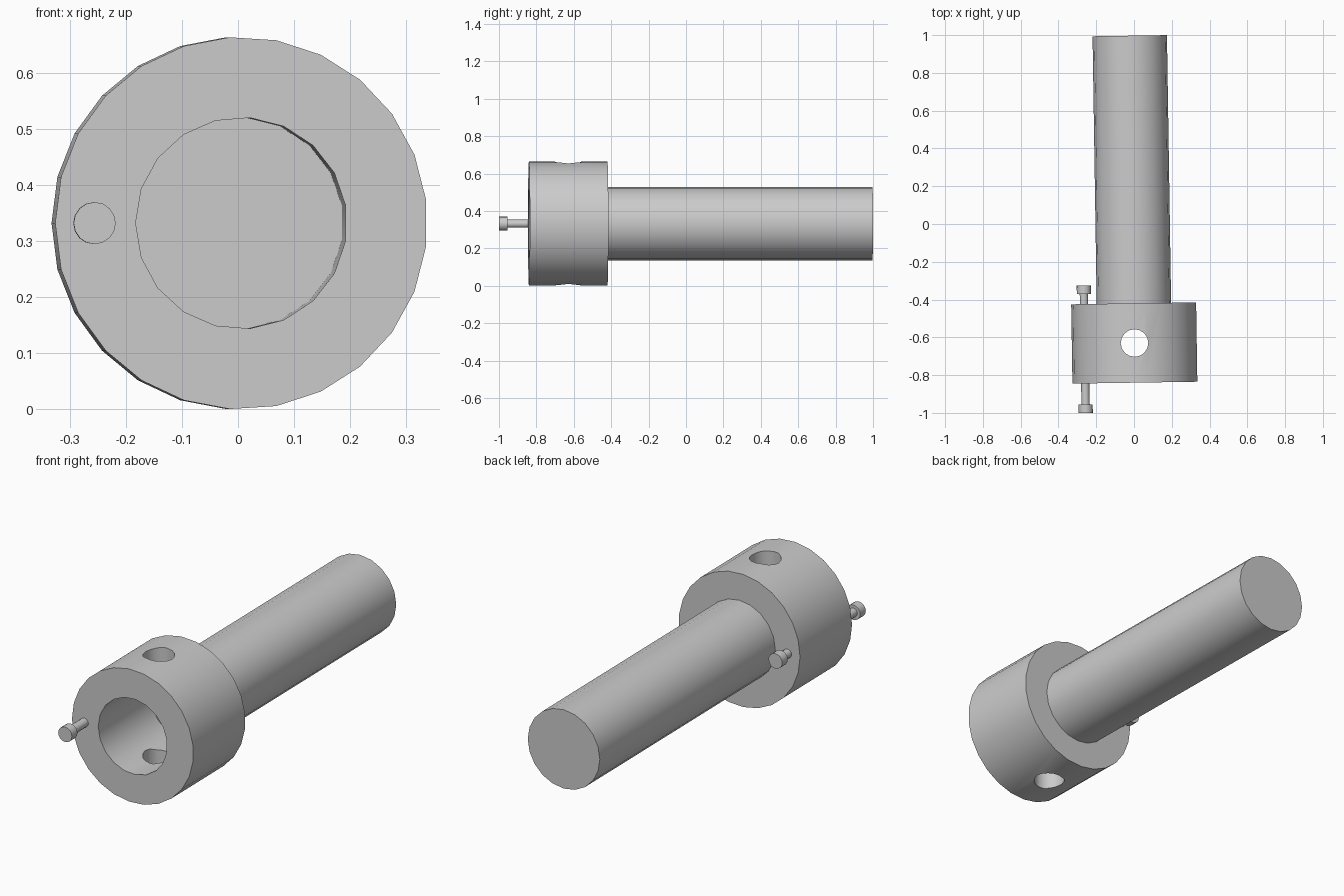
import bpy, bmesh, math
from mathutils import Matrix, Vector

cube = bpy.data.objects.get("Cube")
if cube:
    bpy.data.objects.remove(cube, do_unlink=True)

grey = bpy.data.materials.new("plain grey")
grey.use_nodes = True
COLOUR = (0.6, 0.6, 0.6, 1)
grey.diffuse_color = COLOUR
grey.node_tree.nodes["Principled BSDF"].inputs["Base Color"].default_value = COLOUR

# Shared frame: origin at the centre of the collar's front, slightly turned
FRAME = Matrix.Translation((0.006, -0.84, 0.332)) @ Matrix.Rotation(0.0155, 4, 'Z')


def add_prism(bm, radius, start, end, sides, x=0.0):
    """Round bar along y, with one corner pointing to -x."""
    ring = []
    for i in range(sides):
        a = math.pi + math.tau * i / sides
        ring.append(bm.verts.new((x + radius * math.cos(a), start, radius * math.sin(a))))
    face = bm.faces.new(ring)
    ext = bmesh.ops.extrude_face_region(bm, geom=[face], use_keep_orig=True)
    moved = [v for v in ext["geom"] if isinstance(v, bmesh.types.BMVert)]
    bmesh.ops.translate(bm, verts=moved, vec=Vector((0, end - start, 0)))


def make_part(name, bars, local=Matrix.Identity(4)):
    bm = bmesh.new()
    for bar in bars:
        add_prism(bm, *bar)
    bmesh.ops.recalc_face_normals(bm, faces=bm.faces)
    mesh = bpy.data.meshes.new(name)
    bm.to_mesh(mesh)
    bm.free()
    mesh.materials.append(grey)
    obj = bpy.data.objects.new(name, mesh)
    obj.matrix_world = FRAME @ local
    bpy.context.collection.objects.link(obj)
    return obj


def activate(obj):
    bpy.ops.object.select_all(action='DESELECT')
    obj.select_set(True)
    bpy.context.view_layer.objects.active = obj


def cut(target, cutter):
    cutter.hide_render = True
    activate(target)
    mod = target.modifiers.new("cut", 'BOOLEAN')
    mod.operation = 'DIFFERENCE'
    mod.solver = 'EXACT'
    mod.object = cutter
    bpy.ops.object.modifier_apply(modifier=mod.name)
    bpy.data.objects.remove(cutter, do_unlink=True)


# Collar with a bore along its length and a cross hole from top to bottom
collar = make_part("collar", [(0.332, 0, 0.42, 25)])
cut(collar, make_part("bore_cutter", [(0.1885, -0.1, 0.6, 19)]))
upright = Matrix.Translation((0, 0.21, 0)) @ Matrix.Rotation(math.pi / 2, 4, 'X')
cut(collar, make_part("cross_hole_cutter", [(0.073, -0.5, 0.5, 16)], upright))

# Solid rod behind the collar, closing the bore
rod = make_part("rod", [(0.197, 0.42, 1.837, 20)])

# Long pin through the collar wall, with a head at each end
PIN_X = -0.264
pin = make_part("pin", [
    (0.022, -0.111, 0.474, 14, PIN_X),
    (0.0375, -0.156, -0.111, 16, PIN_X),
    (0.0375, 0.474, 0.519, 16, PIN_X),
])

for part in (collar, rod, pin):
    activate(part)
    bpy.ops.object.shade_smooth_by_angle(angle=math.radians(32))
